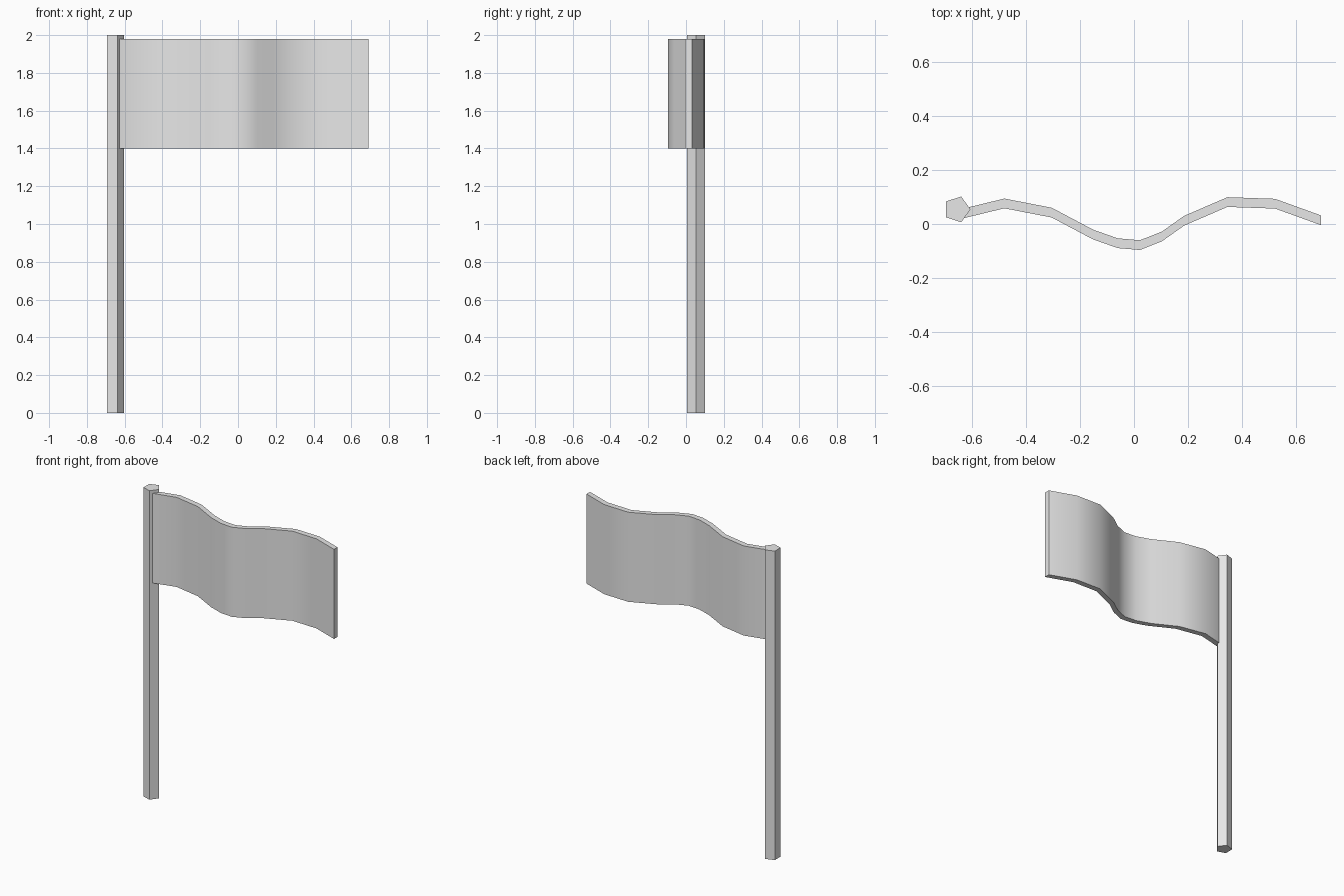
import bpy
import bmesh
import math

if "Cube" in bpy.data.objects:
    bpy.data.objects.remove(bpy.data.objects["Cube"], do_unlink=True)

# One light grey material
GREY = (0.8, 0.8, 0.8, 1.0)
grey = bpy.data.materials.new("light_grey")
grey.use_nodes = True
grey.diffuse_color = GREY
grey.node_tree.nodes["Principled BSDF"].inputs["Base Color"].default_value = GREY


def extrude_outline(name, outline, bottom, top):
    """Raise a flat outline into a closed solid between two heights."""
    bm = bmesh.new()
    face = bm.faces.new([bm.verts.new((x, y, bottom)) for x, y in outline])
    result = bmesh.ops.extrude_face_region(bm, geom=[face], use_keep_orig=True)
    raised = [v for v in result["geom"] if isinstance(v, bmesh.types.BMVert)]
    bmesh.ops.translate(bm, verts=raised, vec=(0, 0, top - bottom))
    bmesh.ops.recalc_face_normals(bm, faces=bm.faces)
    mesh = bpy.data.meshes.new(name)
    bm.to_mesh(mesh)
    bm.free()
    mesh.materials.append(grey)
    obj = bpy.data.objects.new(name, mesh)
    bpy.context.collection.objects.link(obj)
    return obj


# Five-sided pole with one corner pointing at the flag
pole_x, pole_y, radius = -0.654, 0.054, 0.05
corners = [math.radians(72 * i) for i in range(5)]
extrude_outline(
    "pole",
    [(pole_x + radius * math.cos(a), pole_y + radius * math.sin(a)) for a in corners],
    0, 2)

# Waving flag: back edge of the cloth, repeated forward by its thickness
wave = [(-0.627, 0.058), (-0.479, 0.094), (-0.304, 0.06), (-0.151, -0.021),
        (-0.06, -0.053), (0.022, -0.06), (0.103, -0.028), (0.185, 0.03),
        (0.345, 0.099), (0.521, 0.093), (0.69, 0.032)]
thickness = 0.036
front = [(x, y - thickness) for x, y in reversed(wave)]
flag = extrude_outline("flag", wave + front, 1.4, 1.98)

# Smooth cloth with crisp borders
bpy.ops.object.select_all(action='DESELECT')
flag.select_set(True)
bpy.context.view_layer.objects.active = flag
bpy.ops.object.shade_smooth_by_angle(angle=math.radians(40))
